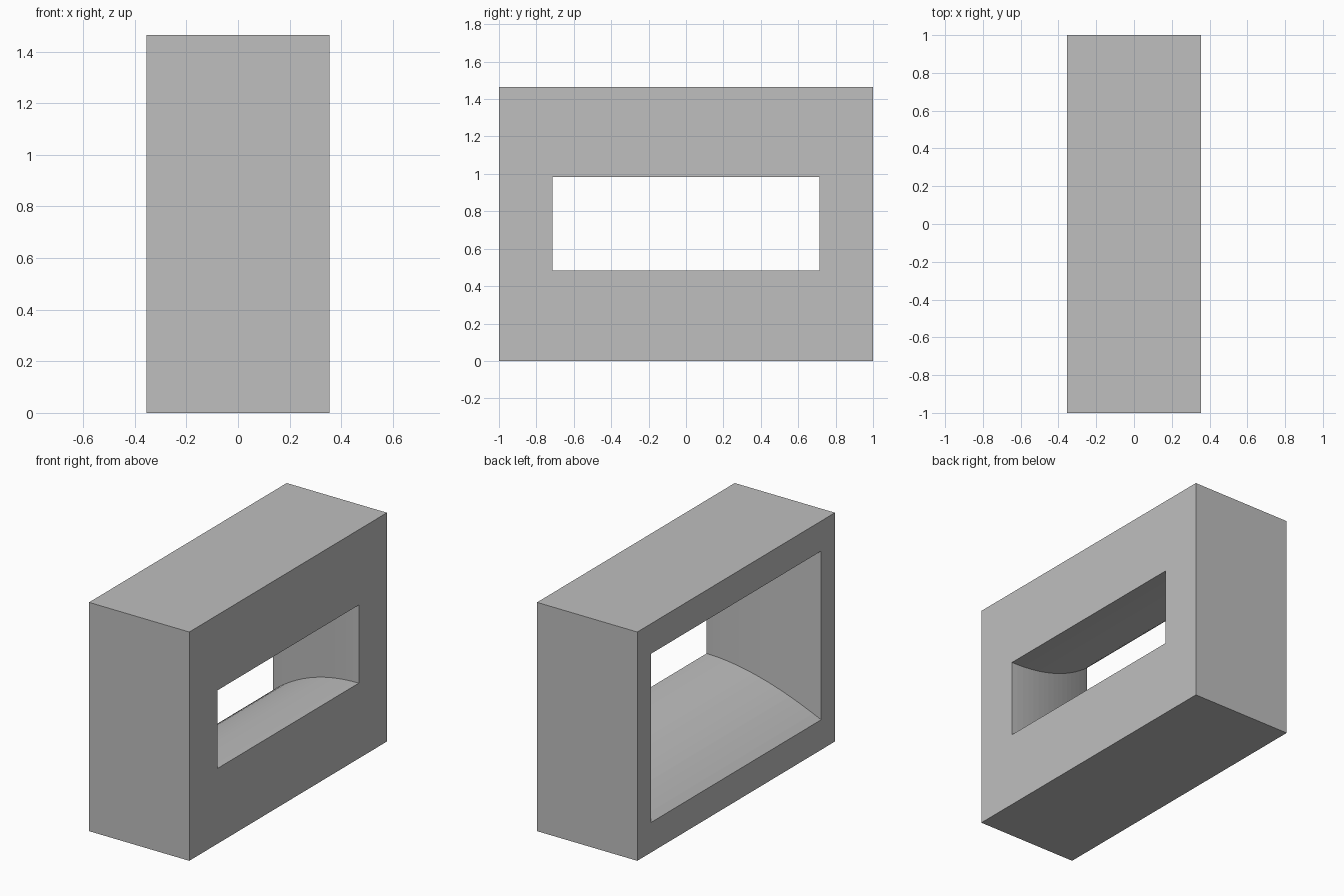
import bpy, bmesh

cube = bpy.data.objects.get("Cube")
if cube:
    bpy.data.objects.remove(cube, do_unlink=True)

HALF_X, HALF_Y, HEIGHT = 0.355, 1.0, 1.465
NARROW = (0.715, 0.25)      # half width and half height of the small opening
WIDE = (0.86, 0.54)         # half width and half height of the large opening
STEPS = 16

grey = bpy.data.materials.new("plain grey")
grey.use_nodes = True
colour = (0.52, 0.52, 0.52, 1)
grey.diffuse_color = colour
grey.node_tree.nodes["Principled BSDF"].inputs["Base Color"].default_value = colour

bm = bmesh.new()


def ring(x, half_y, half_z):
    """Rectangle of vertices across the block at one x position."""
    corners = ((-1, -1), (1, -1), (1, 1), (-1, 1))
    return [bm.verts.new((x, a * half_y, HEIGHT / 2 + b * half_z)) for a, b in corners]


# Closed loop of rings: outer shell first, then the curved flare of the tunnel
rings = [ring(HALF_X, HALF_Y, HEIGHT / 2), ring(-HALF_X, HALF_Y, HEIGHT / 2)]
for i in range(STEPS, -1, -1):
    t = i / STEPS
    y, z = (n + (w - n) * t * t for n, w in zip(NARROW, WIDE))
    rings.append(ring(HALF_X * (1 - 2 * t), y, z))

# Bridge each ring to the next, and the last back to the first
for a, b in zip(rings, rings[1:] + rings[:1]):
    for k in range(4):
        n = (k + 1) % 4
        bm.faces.new((a[k], a[n], b[n], b[k]))

bmesh.ops.recalc_face_normals(bm, faces=bm.faces)
mesh = bpy.data.meshes.new("flared_block")
bm.to_mesh(mesh)
bm.free()
mesh.materials.append(grey)
block = bpy.data.objects.new("flared_block", mesh)
bpy.context.collection.objects.link(block)
